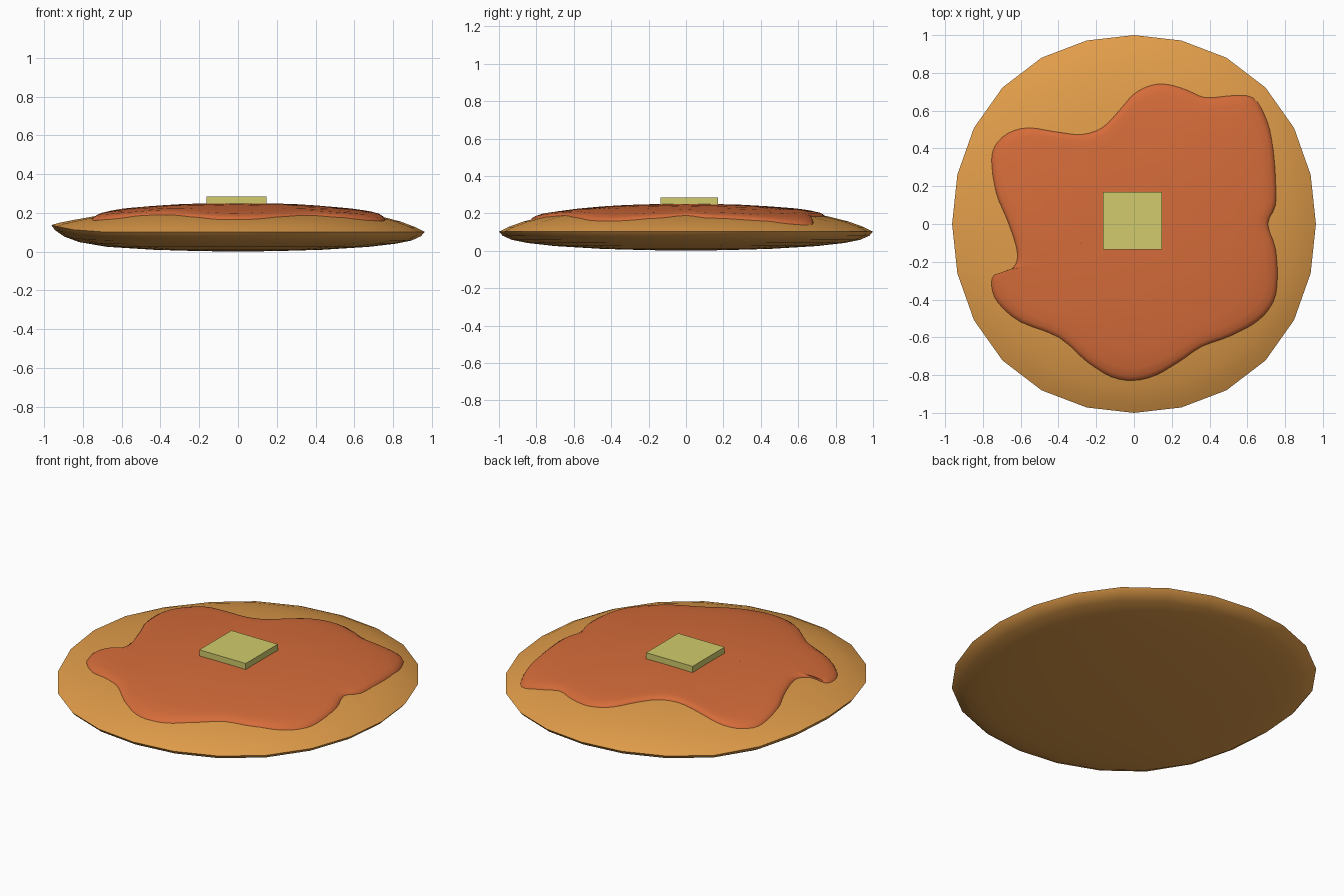
import bpy, bmesh, math
from mathutils import Vector

if "Cube" in bpy.data.objects:
    bpy.data.objects.remove(bpy.data.objects["Cube"])

RX, SIDES = 0.963, 24
TOP = [(0, .237), (.15, .236), (.3, .232), (.45, .223), (.6, .209), (.75, .186),
       (.87, .156), (.95, .127), (1, .102)]
BOTTOM = [(.98, .08), (.93, .058), (.85, .042), (.7, .025), (.45, .01), (.2, .003), (0, .001)]

# Syrup outline, anticlockwise
PUDDLE = [(.71, 0), (.75, .1), (.75, .25), (.73, .45), (.69, .58), (.63, .67), (.52, .68),
          (.38, .67), (.28, .71), (.18, .74), (.09, .735), (0, .69), (-.08, .6), (-.17, .51),
          (-.28, .475), (-.42, .49), (-.56, .51), (-.67, .48), (-.74, .41), (-.755, .31),
          (-.73, .16), (-.68, .04), (-.63, -.1), (-.62, -.19), (-.66, -.25), (-.74, -.27),
          (-.755, -.33), (-.72, -.42), (-.6, -.52), (-.4, -.6), (-.25, -.73), (-.12, -.81),
          (0, -.83), (.12, -.8), (.24, -.73), (.36, -.65), (.52, -.59), (.66, -.51),
          (.74, -.41), (.76, -.28), (.75, -.13)]


def material(name, rgb):
    m = bpy.data.materials.new(name)
    m.diffuse_color = (*rgb, 1)
    m.use_nodes = True
    m.node_tree.nodes["Principled BSDF"].inputs["Base Color"].default_value = m.diffuse_color
    return m


def lift(x):
    """Slight curl of the left rim."""
    return .035 * max(0, (-x - .7) / .26) ** 2


def stretch(a):
    return 1 + .022 * math.sin(2 * a) ** 2


def top_z(x, y):
    """Height of the pancake's upper surface."""
    a = math.atan2(y, x / RX)
    r = min(math.hypot(x / RX, y) / stretch(a), 1)
    for (r0, z0), (r1, z1) in zip(TOP, TOP[1:]):
        if r <= r1:
            return z0 + (z1 - z0) * (r - r0) / (r1 - r0) + lift(x)
    return TOP[-1][1] + lift(x)


def lathe(name, top, rings, bottom, mat):
    """Closed skin from a top pole, through rings of points, to a bottom pole."""
    bm = bmesh.new()
    first, last = bm.verts.new(top), bm.verts.new(bottom)
    loops = [[bm.verts.new(p) for p in ring] for ring in rings]
    n = len(loops[0])
    for i in range(n):
        j = (i + 1) % n
        bm.faces.new((first, loops[0][i], loops[0][j]))
        bm.faces.new((last, loops[-1][j], loops[-1][i]))
        for a, b in zip(loops, loops[1:]):
            bm.faces.new((a[i], b[i], b[j], a[j]))
    bmesh.ops.recalc_face_normals(bm, faces=bm.faces[:])
    me = bpy.data.meshes.new(name)
    bm.to_mesh(me)
    bm.free()
    ob = bpy.data.objects.new(name, me)
    bpy.context.collection.objects.link(ob)
    me.materials.append(mat)
    bpy.ops.object.select_all(action='DESELECT')
    ob.select_set(True)
    bpy.context.view_layer.objects.active = ob
    bpy.ops.object.shade_smooth_by_angle(angle=math.radians(50))
    return ob


# Pancake: a domed, slightly oval disc
def pancake_ring(r, z):
    pts = []
    for k in range(SIDES):
        a = 2 * math.pi * k / SIDES
        s = r * stretch(a)
        x, y = RX * s * math.cos(a), s * math.sin(a)
        pts.append((x, y, z + lift(x)))
    return pts


profile = TOP[1:] + BOTTOM[:-1]
lathe("pancake", (0, 0, TOP[0][1]), [pancake_ring(r, z) for r, z in profile],
      (0, 0, BOTTOM[-1][1]), material("golden_brown", (.75, .335, .068)))

# Syrup: a rounded puddle draped over the dome
outline = []
n = len(PUDDLE)
for i in range(n):
    p0, p1, p2, p3 = (Vector(PUDDLE[(i + k) % n]) for k in (-1, 0, 1, 2))
    for t in (0, 1 / 3, 2 / 3):
        outline.append(.5 * (2 * p1 + (p2 - p0) * t + (2 * p0 - 5 * p1 + 4 * p2 - p3) * t ** 2
                             + (3 * p1 - p0 - 3 * p2 + p3) * t ** 3))


def syrup_ring(scale, offset):
    return [(p.x * scale, p.y * scale, top_z(p.x * scale, p.y * scale) + offset) for p in outline]


levels = [(.2, .014), (.4, .014), (.55, .014), (.7, .014), (.82, .015), (.92, .016), (.97, .013),
          (.993, .006), (1, -.003), (.985, -.012), (.6, -.012)]
lathe("syrup", (0, 0, .251), [syrup_ring(*lv) for lv in levels], (0, 0, .22),
      material("syrup_orange", (.67, .15, .042)))

# Butter pat: a thin square slab
bpy.ops.mesh.primitive_cube_add(size=1, location=(-.008, .017, .2625))
butter = bpy.context.object
butter.name = "butter_pat"
butter.scale = (.31, .306, .046)
butter.data.materials.append(material("butter_yellow", (.64, .6, .15)))
